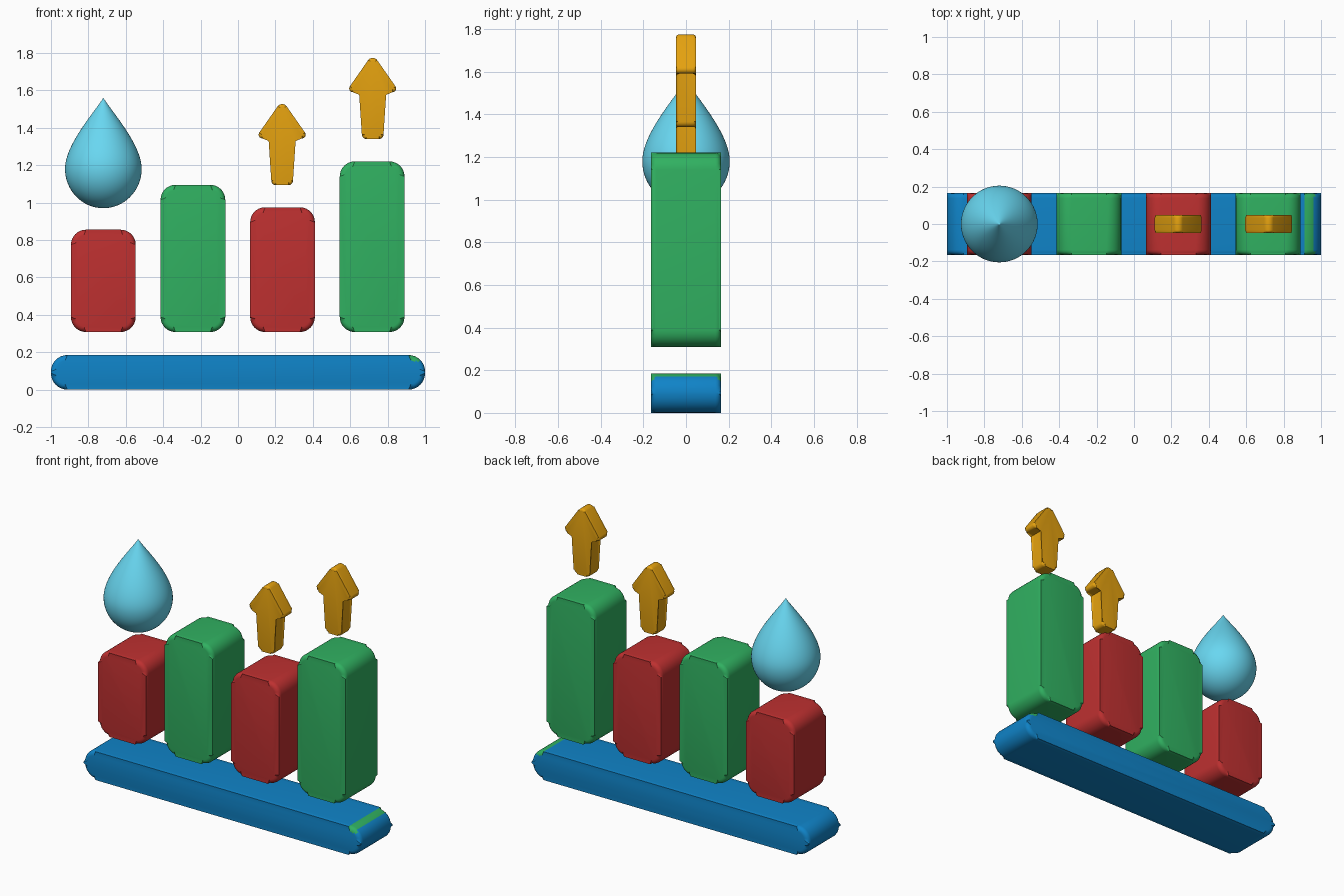
import bpy, bmesh, math
from mathutils import Vector
from mathutils.geometry import interpolate_bezier

if "Cube" in bpy.data.objects:
    bpy.data.objects.remove(bpy.data.objects["Cube"])


def material(name, rgb):
    m = bpy.data.materials.new(name)
    m.diffuse_color = (*rgb, 1)
    m.use_nodes = True
    m.node_tree.nodes["Principled BSDF"].inputs["Base Color"].default_value = m.diffuse_color
    return m


BLUE = material("blue", (0.005, 0.23, 0.58))
RED = material("red", (0.52, 0.03, 0.03))
GREEN = material("green", (0.03, 0.44, 0.12))
GOLD = material("gold", (0.78, 0.36, 0.005))
AQUA = material("aqua", (0.14, 0.68, 0.88))


def fillet(corners, steps=8):
    """Round each (x, z, radius) corner of a counter-clockwise outline."""
    out = []
    for i, (x, z, r) in enumerate(corners):
        p = Vector((x, z))
        if r == 0:
            out.append(p)
            continue
        a = (Vector(corners[i - 1][:2]) - p).normalized()
        b = (Vector(corners[(i + 1) % len(corners)][:2]) - p).normalized()
        half = a.angle(b) / 2
        c = p + (a + b).normalized() * r / math.sin(half)
        start = p + a * r / math.tan(half) - c
        sweep = math.pi - 2 * half
        for k in range(steps + 1):
            t = sweep * k / steps
            out.append(c + Vector((start.x * math.cos(t) - start.y * math.sin(t),
                                   start.x * math.sin(t) + start.y * math.cos(t))))
    return out


def finish(name, bm, mat, angle=35):
    bmesh.ops.recalc_face_normals(bm, faces=bm.faces)
    me = bpy.data.meshes.new(name)
    bm.to_mesh(me)
    bm.free()
    me.materials.append(mat)
    ob = bpy.data.objects.new(name, me)
    bpy.context.collection.objects.link(ob)
    bpy.ops.object.select_all(action='DESELECT')
    ob.select_set(True)
    bpy.context.view_layer.objects.active = ob
    bpy.ops.object.shade_smooth_by_angle(angle=math.radians(angle))
    return ob


def slab(name, corners, depth, bevel, mat):
    """Extrude a rounded outline along y and soften both rims."""
    bm = bmesh.new()
    outline = fillet(corners)
    front, back = ([bm.verts.new((p.x, y, p.y)) for p in outline]
                   for y in (-depth, depth))
    caps = [bm.faces.new(front), bm.faces.new(back[::-1])]
    n = len(outline)
    for i in range(n):
        j = (i + 1) % n
        bm.faces.new((front[j], front[i], back[i], back[j]))
    rims = [e for f in caps for e in f.edges]
    bmesh.ops.bevel(bm, geom=rims, offset=bevel, segments=4, profile=0.5,
                    affect='EDGES', clamp_overlap=False)
    return finish(name, bm, mat)


def rounded_rect(x0, x1, z0, z1, r):
    return [(x0, z0, r), (x1, z0, r), (x1, z1, r), (x0, z1, r)]


# Base plank, with a green strip where the right end starts to curve down
base = slab("base", rounded_rect(-1, 1, 0, 0.185, 0.088), 0.165, 0.027, BLUE)
base.data.materials.append(GREEN)
for f in base.data.polygons:
    if 0.913 < f.center.x < 0.965 and f.center.z > 0.15 and f.area < 0.02:
        f.material_index = 1

# Chart bars
for i, (top, mat) in enumerate([(0.855, RED), (1.095, GREEN),
                                (0.975, RED), (1.22, GREEN)]):
    x = -0.72 + 0.479 * i
    slab(f"bar_{i + 1}", rounded_rect(x - 0.173, x + 0.173, 0.308, top, 0.08),
         0.165, 0.027, mat)

# Up arrows
right_half = [(0.058, 0, 0.025), (0.058, 0.25, 0), (0.144, 0.25, 0.02)]
left_half = [(-x, z, r) for x, z, r in reversed(right_half)]
arrow = right_half + [(0, 0.456, 0.03)] + left_half
for i, (x, z) in enumerate([(0.236, 1.093), (0.72, 1.34)]):
    slab(f"arrow_{i + 1}", [(px + x, pz + z, r) for px, pz, r in arrow],
         0.047, 0.014, GOLD)

# Water drop, a lathed teardrop profile
lower = interpolate_bezier((0, 0, 0.97), (0.113, 0, 0.97), (0.205, 0, 1.065),
                           (0.205, 0, 1.18), 20)
upper = interpolate_bezier((0.205, 0, 1.18), (0.205, 0, 1.31), (0.05, 0, 1.48),
                           (0, 0, 1.56), 24)
bm = bmesh.new()
verts = [bm.verts.new(p) for p in lower + upper[1:]]
edges = [bm.edges.new(pair) for pair in zip(verts, verts[1:])]
bmesh.ops.spin(bm, geom=verts + edges, cent=(0, 0, 0), axis=(0, 0, 1),
               angle=2 * math.pi, steps=64, use_duplicate=False)
bmesh.ops.remove_doubles(bm, verts=bm.verts, dist=0.0005)
drop = finish("water_drop", bm, AQUA)
drop.location.x = -0.72
